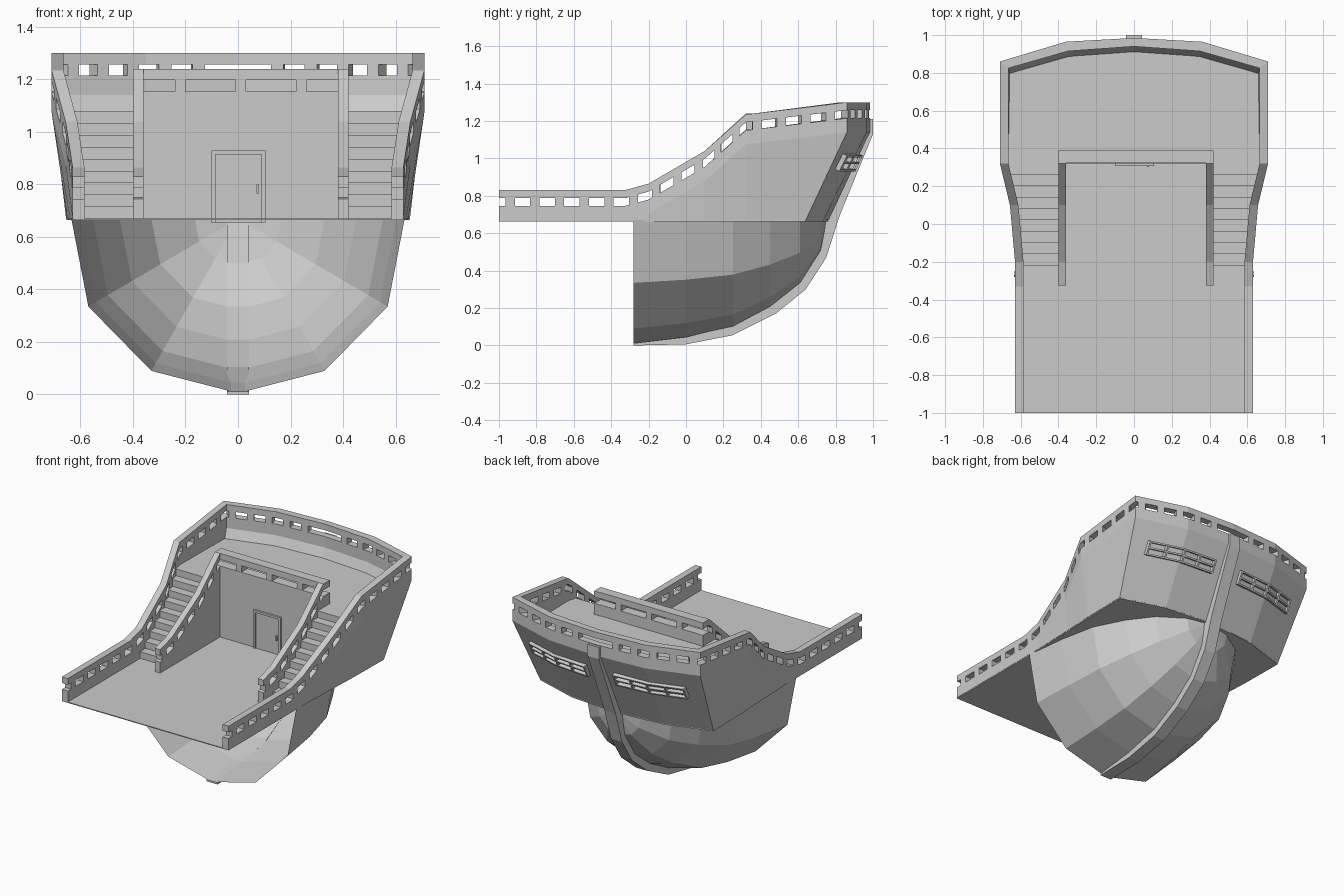
import bpy, bmesh
from mathutils import Vector

if "Cube" in bpy.data.objects:
    bpy.data.objects.remove(bpy.data.objects["Cube"])

DECK, UPPER = 0.67, 1.08

def make(name, verts, faces, mirror=False):
    bm = bmesh.new()
    vs = [bm.verts.new(v) for v in verts]
    for f in faces:
        bm.faces.new([vs[i] for i in f])
    bmesh.ops.recalc_face_normals(bm, faces=bm.faces)
    me = bpy.data.meshes.new(name)
    bm.to_mesh(me)
    bm.free()
    ob = bpy.data.objects.new(name, me)
    bpy.context.collection.objects.link(ob)
    if mirror:
        m = ob.modifiers.new("mirror", 'MIRROR')
        m.merge_threshold = 0.0005
    return ob

def loft(name, sections, mirror=False, caps=(True, True)):
    """Join closed cross-sections into one solid."""
    n = len(sections[0])
    verts = [p for s in sections for p in s]
    faces = [(k*n+i, k*n+(i+1) % n, (k+1)*n+(i+1) % n, (k+1)*n+i)
             for k in range(len(sections)-1) for i in range(n)]
    if caps[0]:
        faces.append(tuple(range(n)))
    if caps[1]:
        faces.append(tuple(range(len(verts)-n, len(verts))))
    return make(name, verts, faces, mirror)

def box(name, x0, x1, y0, y1, z0, z1, mirror=False):
    return loft(name, [[(x0, y0, z), (x1, y0, z), (x1, y1, z), (x0, y1, z)] for z in (z0, z1)], mirror)

def band(st, lo, hi):
    """Rectangular section of a station (outer xy, inner xy, top z)."""
    (ox, oy), (ix, iy), z = st
    return [(ox, oy, z-lo), (ox, oy, z-hi), (ix, iy, z-hi), (ix, iy, z-lo)]

def at(stations, d):
    """Interpolate a station at distance d along the path."""
    for a, b in zip(stations, stations[1:]):
        length = (Vector((*b[0], b[2])) - Vector((*a[0], a[2]))).length
        if d <= length:
            t = d/length
            mix = lambda p, q: tuple(u+(v-u)*t for u, v in zip(p, q))
            return mix(a[0], b[0]), mix(a[1], b[1]), a[2]+(b[2]-a[2])*t
        d -= length
    return None

def railing(name, stations, start, pitch, width, mirror=False, end_cap=True):
    loft(name + "_handrail", [band(s, 0, .042) for s in stations], mirror, (True, end_cap))
    d = start
    while at(stations, d+width):
        loft(name + "_post", [band(at(stations, e), .04, .087) for e in (d, d+width)], mirror)
        d += pitch

# Outer rail: (outer xy, inner xy, top height), right half from front to stern centre
side = [((.63, -1), (.585, -1), .83), ((.63, -.33), (.585, -.33), .83),
        ((.63, -.2), (.585, -.2), .865), ((.657, .1), (.612, .1), 1.04),
        ((.71, .32), (.665, .32), 1.235), ((.71, .86), (.665, .825), 1.30),
        ((.36, .965), (.35, .915), 1.30), ((0, .985), (0, .94), 1.30)]
base = [(.63, -1), (.63, -.33), (.63, -.2), (.64, .1), (.65, .32), (.655, .64), (.35, .735), (0, .765)]
railing("outer", side, .035, .132, .05, True, False)

# Bulwark: upright upper strip, sloping in below the knuckle
walls = []
for ((ox, oy), (ix, iy), z), (bx, by) in zip(side, base):
    k = max(z-.16, DECK+.003)
    walls.append([(bx, by, DECK), (ox, oy, k), (ox, oy, z-.085), (ix, iy, z-.085),
                  (ix, iy, k), (bx+ix-ox, by+iy-oy, DECK)])
loft("bulwark", walls, True, (True, False))

# Main deck and raised aft deck
outline = [(x-.002, y) for x, y in base[:-1]] + [(0, .763)] + [(.002-x, y) for x, y in base[-2::-1]]
loft("main_deck", [[(x, y, z) for x, y in outline] for z in (DECK-.006, DECK)])
aft = [(.69, .32), (.68, .81), (.35, .91), (0, .935)]
aft += [(-x, y) for x, y in aft[-2::-1]]
make("aft_deck", [(x, y, UPPER) for x, y in aft], [tuple(range(len(aft)))])

# Stairs on both sides
N = 9
for i in range(N):
    t = (i+1)/N
    z = DECK + (UPPER-DECK)*t
    y = -.22 + .06*i
    box("stair_step", .40, .605+.065*t, y, y+.075, max(DECK, z-.1), z, True)

# Inner stair walls with their rails
profile = [(-.325, .83), (-.2, .865), (.1, 1.04), (.32, 1.24), (.39, 1.24)]
for x0, x1 in ((-.40, -.36), (.38, .42)):
    st = [((x1, y), (x0, y), z) for y, z in profile]
    loft("stair_wall", [[(x1, y, z-.085), (x0, y, z-.085), (x0, y, DECK), (x1, y, DECK)] for y, z in profile])
    railing("stair", st, .02, .132, .05)

# Cabin front wall with its rail
box("cabin_wall", -.37, .39, .32, .388, DECK, 1.155)
railing("cabin", [((-.37, .322), (-.37, .388), 1.24), ((.39, .322), (.39, .388), 1.24)], .13, .23, .04)

# Cabin door
box("door_panel", -.085, .09, .314, .325, .655, .915)
box("door_frame_left", -.10, -.085, .306, .325, .655, .93)
box("door_frame_right", .09, .105, .306, .325, .655, .93)
box("door_frame_top", -.10, .105, .306, .325, .915, .93)
box("door_handle", .07, .08, .302, .316, .765, .80)

# Lower hull: one section shrunk toward the stern
rib = [(.635, .67), (.57, .335), (.33, .09), (0, .005)]
rib += [(-x, z) for x, z in rib[-2::-1]]
rings = [(-.28, 1), (0, .95), (.25, .87), (.45, .71), (.61, .52), (.72, .26)]
n = len(rib)
verts = [(x*s, y, DECK-(DECK-z)*s) for y, s in rings for x, z in rib] + [(0, .755, DECK)]
faces = [(k*n+i, k*n+i+1, (k+1)*n+i+1, (k+1)*n+i) for k in range(len(rings)-1) for i in range(n-1)]
faces += [((len(rings)-1)*n+i, (len(rings)-1)*n+i+1, len(verts)-1) for i in range(n-1)]
make("lower_hull", verts, faces)

# Keel and stern post
outer = [(-.28, 0), (0, .006), (.25, .055), (.48, .17), (.64, .3), (.75, .47), (.82, .69), (1, 1.13), (1, 1.21)]
inner = [(-.28, .012), (0, .045), (.25, .105), (.45, .21), (.61, .335), (.71, .5), (.75, .7), (.95, 1.15), (.95, 1.21)]
w = .042
loft("keel", [[(-w, a, b), (w, a, b), (w, c, d), (-w, c, d)] for (a, b), (c, d) in zip(outer, inner)])

# Stern windows: lattice bars following the transom
def transom(x, z):
    t = (z-DECK)/.47
    u = x/(1+.07*t)
    y = .765-.03*u/.35 if u < .35 else .735-.095*(u-.35)/.305
    return Vector((x, y+.222*t, z))

out = Vector((0, .022, -.009))
def bar(name, pts, half):
    half = Vector(half)
    loft(name, [[p-half-out*.3, p+half-out*.3, p+half+out, p-half+out] for p in pts], True)

for z in (.945, .983, 1.02):
    bar("window_rail", [transom(x, z) for x in (.11, .36, .58)], (0, .002, .005))
for i in range(5):
    x = .11+.1175*i
    bar("window_bar", [transom(x, .941), transom(x, 1.024)], (.006, 0, 0))
